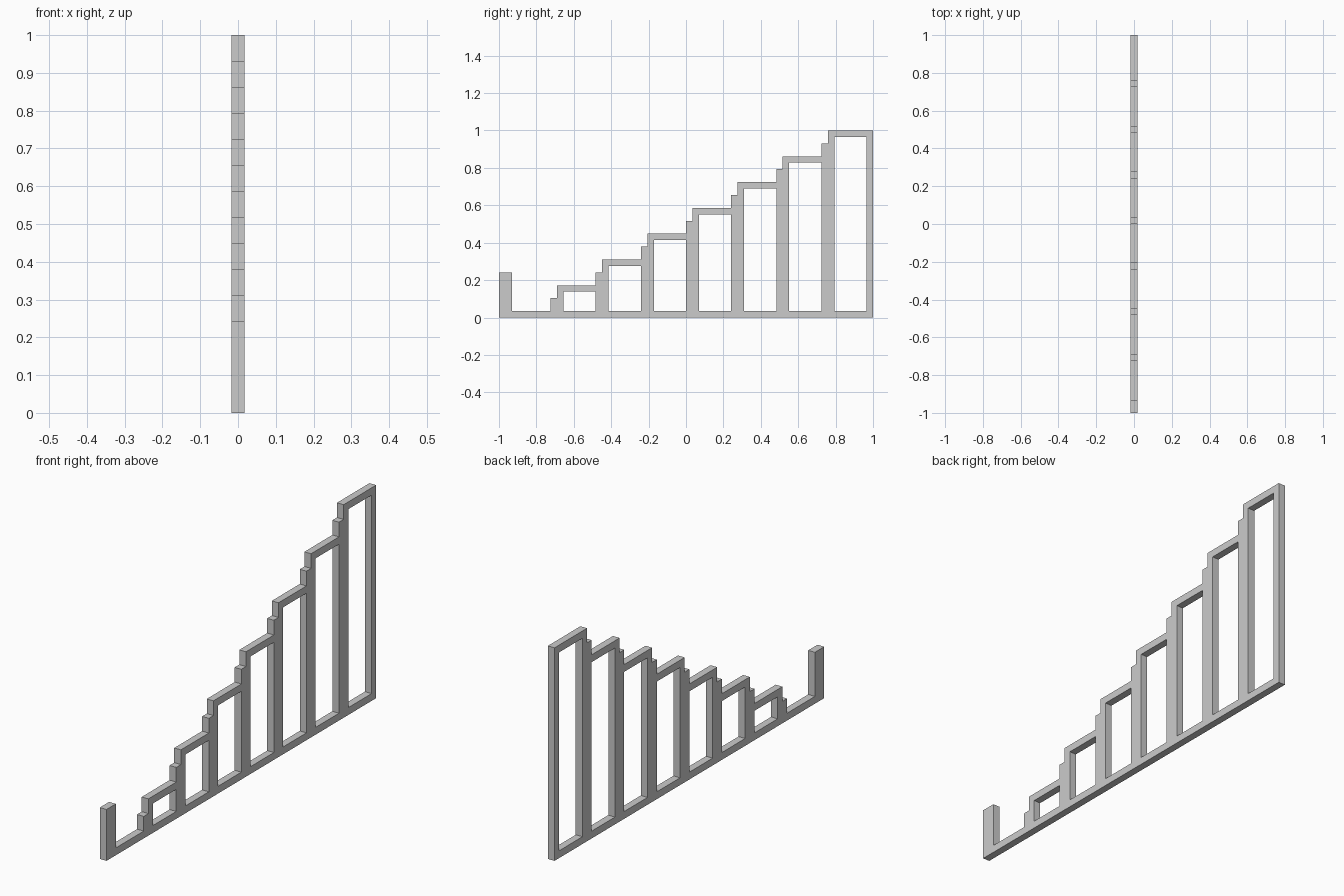
import bpy
import bmesh
from math import pi

if "Cube" in bpy.data.objects:
    bpy.data.objects.remove(bpy.data.objects["Cube"])

U = 1 / 29   # bar thickness; the whole frame sits on this module

# Side outline in (y, z) modules: base, tall end, stepped top, short end post
outline = [(-29, 0), (29, 0), (29, 29)]
holes = []
for k in range(3, -4, -1):
    y, top = 7 * k, 17 + 4 * k
    below = top - 4 if k > -3 else 1
    outline += [(y + 1, top), (y + 1, top - 2), (y, top - 2), (y, below)]
    # Opening beneath each tread
    y_end = 28 if k == 3 else y + 7
    holes.append([(y + 2, 1), (y_end, 1), (y_end, top - 1), (y + 2, top - 1)])
outline += [(-27, 1), (-27, 7), (-29, 7)]

# Extruded flat curve with the openings cut out
curve = bpy.data.curves.new("stair_railing_frame", 'CURVE')
curve.dimensions = '2D'
curve.fill_mode = 'BOTH'
curve.extrude = U / 2
for loop in [outline] + holes:
    spline = curve.splines.new('POLY')
    spline.points.add(len(loop) - 1)
    for point, (y, z) in zip(spline.points, loop):
        point.co = (y * U, z * U, 0, 1)
    spline.use_cyclic_u = True

# Stand the profile upright in the YZ plane
frame = bpy.data.objects.new("stair_railing_frame", curve)
bpy.context.collection.objects.link(frame)
frame.rotation_euler = (pi / 2, 0, pi / 2)
bpy.context.view_layer.objects.active = frame
frame.select_set(True)
bpy.ops.object.convert(target='MESH')
frame = bpy.context.object

# Weld the caps to the sides and keep faces flat
bm = bmesh.new()
bm.from_mesh(frame.data)
bmesh.ops.remove_doubles(bm, verts=bm.verts, dist=1e-4)
bmesh.ops.recalc_face_normals(bm, faces=bm.faces)
for face in bm.faces:
    face.smooth = False
bm.to_mesh(frame.data)
bm.free()
